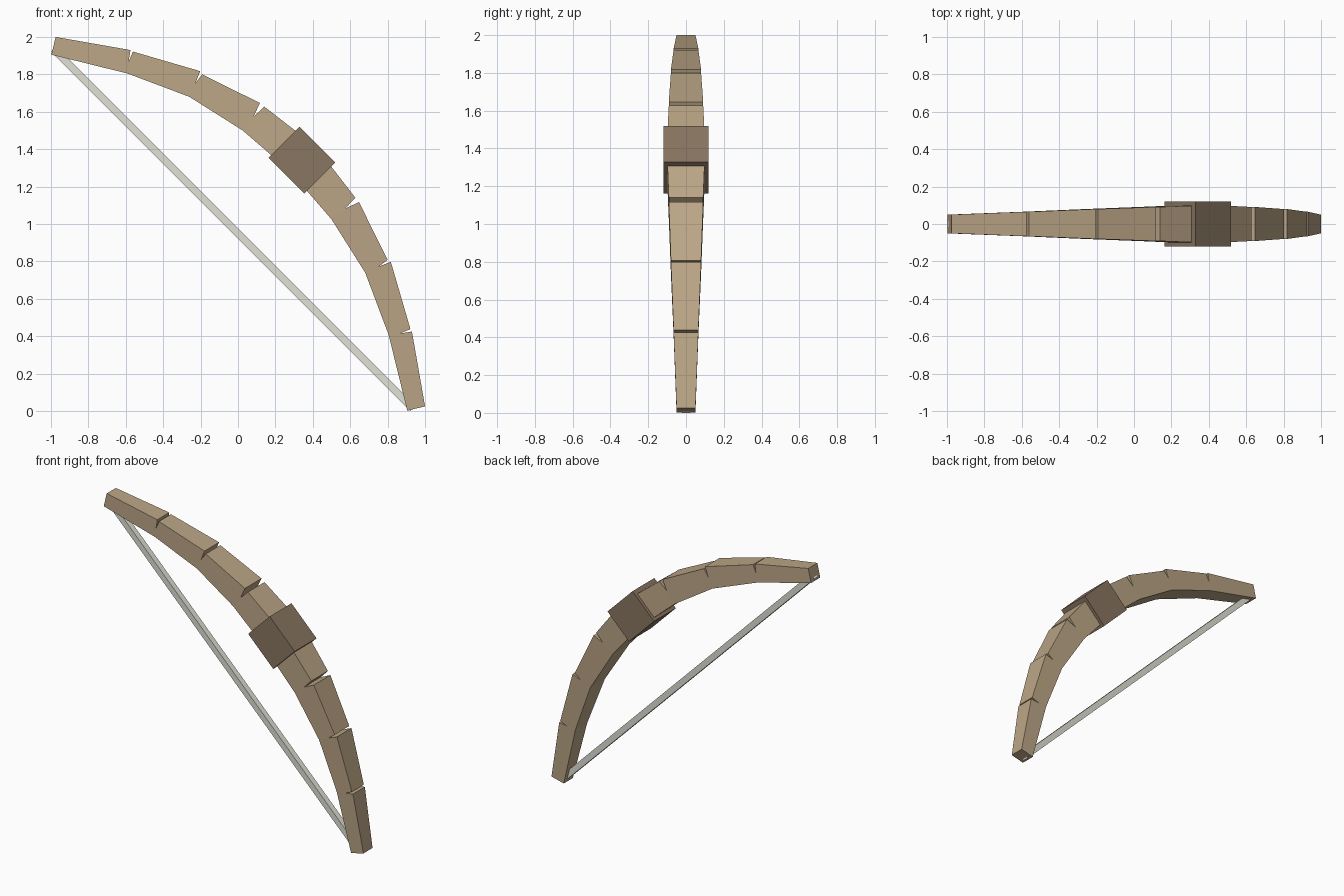
import bpy, bmesh
from math import radians
from mathutils import Vector

if "Cube" in bpy.data.objects:
    bpy.data.objects.remove(bpy.data.objects["Cube"])


def material(name, rgb):
    m = bpy.data.materials.new(name)
    m.diffuse_color = (*rgb, 1)
    m.use_nodes = True
    m.node_tree.nodes["Principled BSDF"].inputs["Base Color"].default_value = m.diffuse_color
    return m


def bar(name, centre, size, mat):
    # box lying along the tip-to-tip diagonal
    bpy.ops.mesh.primitive_cube_add(size=1, location=centre, rotation=(0, radians(45), 0))
    ob = bpy.context.object
    ob.name = name
    for v in ob.data.vertices:
        v.co *= Vector(size)
    ob.data.materials.append(mat)


wood = material("limb_wood", (0.50, 0.38, 0.24))
leather = material("grip_brown", (0.25, 0.18, 0.12))
cord = material("string_grey", (0.75, 0.75, 0.68))

# Stations of the upper limb, (x, z) points:
# outer edge before notch, notch bottom, outer edge after notch, inner edge; half width
upper = [
    ([(-0.975, 2.0), None, (-0.975, 2.0), (-0.998, 1.905)], 0.05),
    ([(-0.575, 1.93), (-0.585, 1.867), (-0.562, 1.922), (-0.592, 1.805)], 0.0655),
    ([(-0.202, 1.817), (-0.228, 1.752), (-0.192, 1.80), (-0.26, 1.68)], 0.08),
    ([(0.117, 1.647), (0.083, 1.573), (0.14, 1.628), (0.025, 1.50)], 0.091),
]
middle = ([(0.415, 1.415), None, (0.415, 1.415), (0.28, 1.28)], 0.102)


def swap(p):
    return p and (p[1] - 1, p[0] + 1)


# The lower limb mirrors the upper one across the grip
lower = [([swap(q), swap(n), swap(p), swap(i)], w) for (p, n, q, i), w in reversed(upper)]
stations = upper + [middle] + lower

# Bow limbs: one solid with V notches on the outer edge
bm = bmesh.new()
rows = []
for pts, w in stations:
    row = []
    for y in (-w, w):
        vs = [p and bm.verts.new((p[0], y, p[1])) for p in pts]
        if pts[1] is None:
            vs[2] = vs[0]
        row.append(vs)
    rows.append(row)
loose_ends = (rows[0], rows[-1])
for a, b in zip(rows, rows[1:]):
    for s in (0, 1):
        bm.faces.new([v for v in (a[s][2], b[s][0], b[s][1], b[s][3], a[s][3], a[s][1]) if v])
    bm.faces.new((a[0][2], b[0][0], b[1][0], a[1][2]))
    bm.faces.new((a[0][3], b[0][3], b[1][3], a[1][3]))
for f, k in rows:
    if f[1]:
        for i in (0, 2):
            bm.faces.new((f[i], f[1], k[1], k[i]))
for f, k in loose_ends:
    bm.faces.new((f[0], f[3], k[3], k[0]))
bmesh.ops.delete(bm, geom=[v for v in bm.verts if not v.link_faces], context='VERTS')
bmesh.ops.recalc_face_normals(bm, faces=bm.faces)
mesh = bpy.data.meshes.new("bow_limbs")
bm.to_mesh(mesh)
bm.free()
mesh.materials.append(wood)
bpy.context.collection.objects.link(bpy.data.objects.new("bow_limbs", mesh))

# Grip block and straight bowstring
bar("grip", (0.341, 0, 1.341), (0.272, 0.24, 0.234), leather)
bar("bowstring", (-0.025, 0, 0.975), (2.718, 0.04, 0.04), cord)
